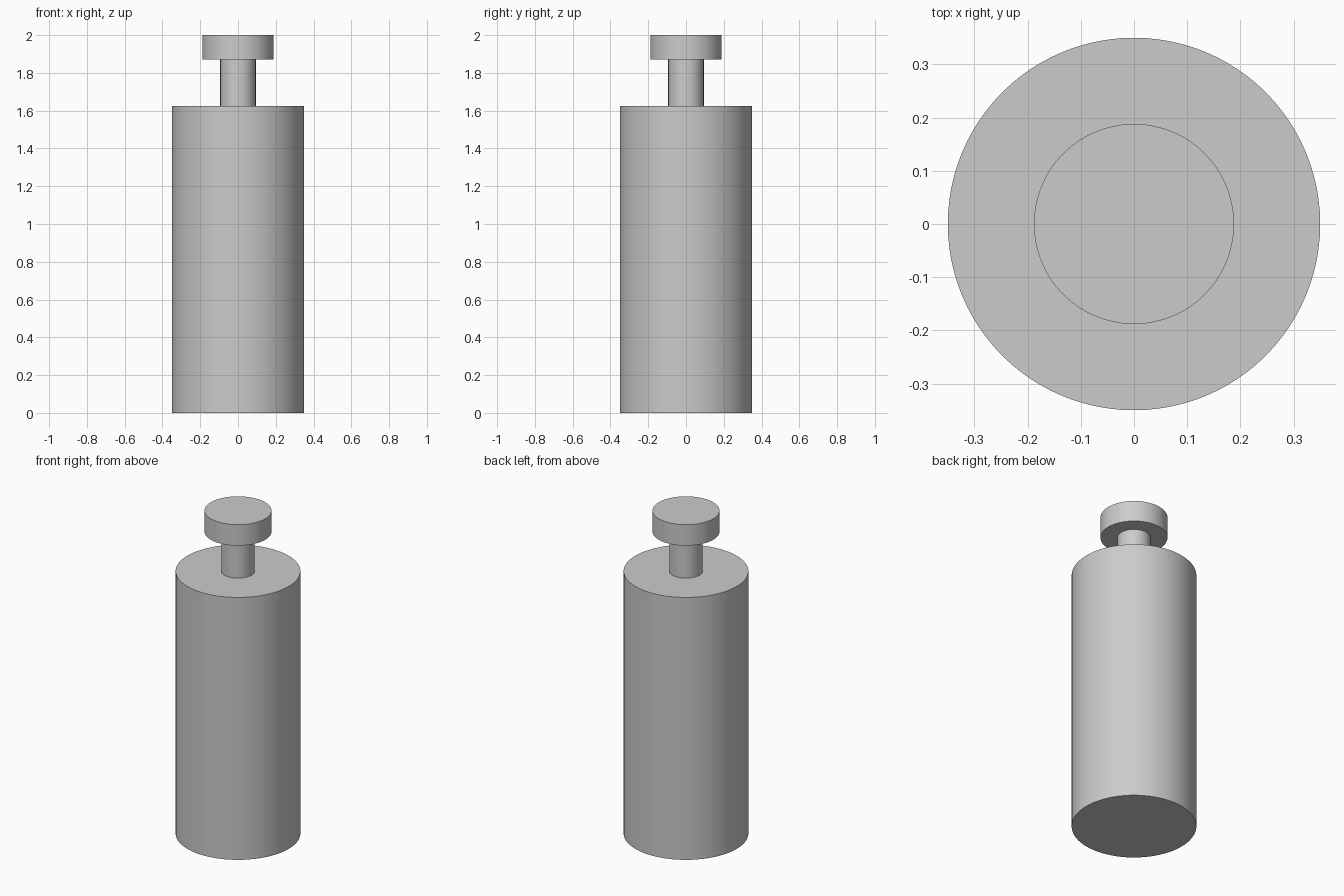
import bpy

if "Cube" in bpy.data.objects:
    bpy.data.objects.remove(bpy.data.objects["Cube"])

grey = bpy.data.materials.new("plain_grey")
grey.diffuse_color = (0.6, 0.6, 0.6, 1.0)
grey.use_nodes = True
grey.node_tree.nodes["Principled BSDF"].inputs["Base Color"].default_value = grey.diffuse_color


def cylinder(name, radius, bottom, top):
    """Upright smooth-sided cylinder between two heights."""
    bpy.ops.mesh.primitive_cylinder_add(
        vertices=96, radius=radius, depth=top - bottom,
        location=(0, 0, (bottom + top) / 2))
    part = bpy.context.object
    part.name = name
    part.data.materials.append(grey)
    bpy.ops.object.shade_smooth_by_angle()
    return part


# Large body, thin neck and flat round cap, stacked on one axis
cylinder("body", 0.35, 0.0, 1.625)
cylinder("neck", 0.094, 1.625, 1.87)
cylinder("cap", 0.188, 1.87, 2.0)
